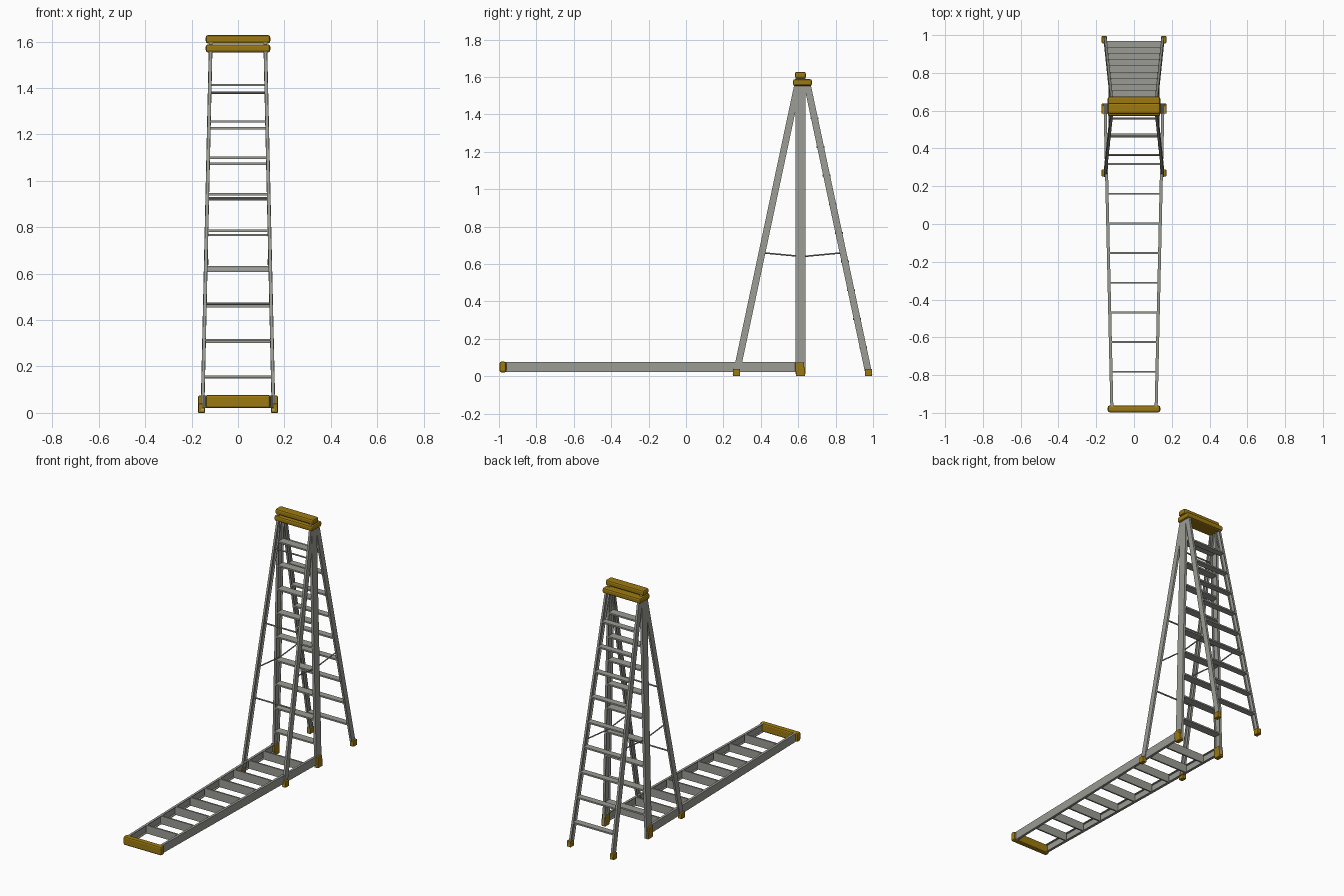
import bpy, bmesh, math
from mathutils import Vector, Matrix

if "Cube" in bpy.data.objects:
    bpy.data.objects.remove(bpy.data.objects["Cube"])

def material(name, col):
    m = bpy.data.materials.new(name)
    m.diffuse_color = (*col, 1)
    m.use_nodes = True
    m.node_tree.nodes["Principled BSDF"].inputs["Base Color"].default_value = m.diffuse_color
    return m

GREY = material("aluminium grey", (0.33, 0.33, 0.30))
GOLD = material("mustard plastic", (0.33, 0.19, 0.005))

def box(name, lo, hi, mat, bevel=0.0, xf=None):
    bm = bmesh.new()
    bmesh.ops.create_cube(bm, size=1)
    lo, hi = Vector(lo), Vector(hi)
    for v in bm.verts:
        v.co = (lo + hi) / 2 + Vector(a * b for a, b in zip(v.co, hi - lo))
    if bevel:
        bmesh.ops.bevel(bm, geom=bm.edges[:], offset=bevel, segments=2, affect='EDGES', profile=0.5)
    return finish(name, bm, mat, xf)

def finish(name, bm, mat, xf=None):
    if xf:
        bm.transform(xf)
    bmesh.ops.recalc_face_normals(bm, faces=bm.faces[:])
    me = bpy.data.meshes.new(name)
    bm.to_mesh(me)
    bm.free()
    me.materials.append(mat)
    ob = bpy.data.objects.new(name, me)
    bpy.context.collection.objects.link(ob)
    return ob

def beam(name, a, b, prof, mat, xf=None):
    """Sweep an x/y outline from point a to point b."""
    bm = bmesh.new()
    lower, upper = ([bm.verts.new(Vector(p) + Vector((x, y, 0))) for x, y in prof] for p in (a, b))
    n = len(prof)
    for i in range(n):
        j = (i + 1) % n
        bm.faces.new((lower[i], lower[j], upper[j], upper[i]))
    bm.faces.new(lower)
    bm.faces.new(upper)
    return finish(name, bm, mat, xf)

def rod(name, a, b, r, mat):
    a, b = Vector(a), Vector(b)
    bm = bmesh.new()
    bmesh.ops.create_cone(bm, cap_ends=True, segments=8, radius1=r, radius2=r, depth=(b - a).length)
    xf = Matrix.Translation((a + b) / 2) @ (b - a).to_track_quat('Z', 'Y').to_matrix().to_4x4()
    return finish(name, bm, mat, xf)

def channel(s, w, h, t=0.004):
    """C outline, web on the outside, flanges pointing inward."""
    pts = [(w, -h), (w, h), (-w, h), (-w, h - t), (w - t, h - t), (w - t, t - h), (-w, t - h), (-w, -h)]
    return [(s * x, y) for x, y in pts]

def half_width(z):
    return 0.153 - 0.035 * z / 1.57

# Straight ladder, built upright around y = 0 and then placed
def straight_ladder(tag, xf):
    for s in (-1, 1):
        beam(tag + "_rail", (s * half_width(0), 0, 0.012), (s * half_width(1.6), 0, 1.6),
             channel(s, 0.008, 0.027), GREY, xf)
        x = s * 0.157
        box(tag + "_foot", (x - 0.015, -0.025, 0), (x + 0.015, 0.025, 0.047), GOLD, 0.004, xf)
    for k in range(1, 10):
        z = 0.157 * k
        w = half_width(z) - 0.003
        box(tag + "_step", (-w, -0.027, z - 0.005), (w, 0.027, z + 0.005), GREY, 0, xf)
    box(tag + "_top_cap", (-0.139, -0.029, 1.592), (0.139, 0.029, 1.628), GOLD, 0.010, xf)

straight_ladder("upright_ladder", Matrix.Translation((0, 0.612, 0)))
straight_ladder("flat_ladder", Matrix.Translation((0, 0.631, 0.049)) @ Matrix.Rotation(math.pi / 2, 4, 'X'))

# Folding ladder: legs, feet, top cap
def front_y(z): return 0.266 + 0.2125 * z
def rear_y(z): return 0.980 - 0.2125 * z

for tag, fy in (("front", front_y), ("rear", rear_y)):
    for s in (-1, 1):
        beam(tag + "_leg", (s * half_width(0), fy(0.01), 0.01), (s * half_width(1.57), fy(1.565), 1.565),
             channel(s, 0.007, 0.0185), GREY)
        x, y = s * 0.157, fy(0.02)
        box(tag + "_leg_foot", (x - 0.014, y - 0.019, 0), (x + 0.014, y + 0.019, 0.04), GOLD, 0.004)
box("folding_top_cap", (-0.139, 0.572, 1.553), (0.139, 0.674, 1.588), GOLD, 0.010)

# Rear steps
for k in range(1, 10):
    z = 0.1533 * k
    w, y = half_width(z) - 0.003, rear_y(z)
    box("rear_step", (-w, y - 0.021, z - 0.005), (w, y + 0.021, z + 0.005), GREY)

# Front cross rods
for z in (0.47, 0.925, 1.38):
    w = half_width(z)
    rod("front_cross_rod", (-w, front_y(z), z), (w, front_y(z), z), 0.005, GREY)

# Folding spreaders
for s in (-1, 1):
    x = s * (half_width(0.65) - 0.008)
    rod("spreader_front", (x, 0.41, 0.66), (x, 0.623, 0.64), 0.004, GREY)
    rod("spreader_rear", (x, 0.623, 0.64), (x, 0.836, 0.66), 0.004, GREY)
